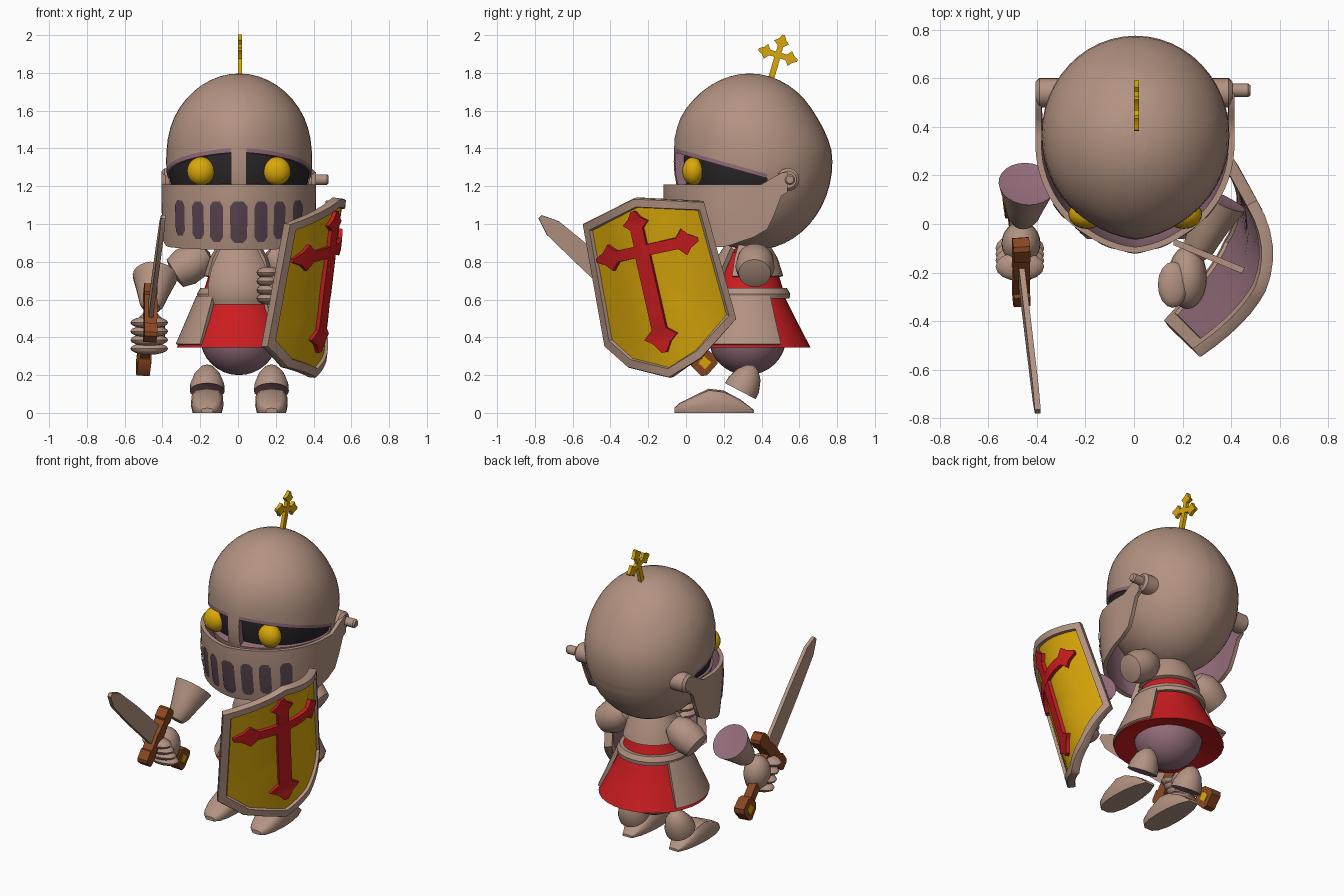
import bpy, bmesh
from math import sin, cos, pi, radians, asin
from mathutils import Vector, Matrix

cube = bpy.data.objects.get("Cube")
if cube:
    bpy.data.objects.remove(cube, do_unlink=True)


def material(name, rgb):
    m = bpy.data.materials.new(name)
    m.use_nodes = True
    m.diffuse_color = (*rgb, 1)
    m.node_tree.nodes["Principled BSDF"].inputs["Base Color"].default_value = (*rgb, 1)
    return m


TAN = material("armour_tan", (.45, .29, .222))
MAUVE = material("lining_mauve", (.29, .15, .195))
RED = material("cloth_red", (.6, .012, .014))
GOLD = material("gold", (.7, .39, .003))
BROWN = material("hilt_brown", (.25, .062, .016))
DARK = material("visor_dark", (.022, .018, .021))
SLOT = material("slot_purple", (.1, .058, .08))


def finish(name, bm, mats, recalc=True, thick=0, inner=0, rim=0):
    """Turn a bmesh into a smooth object with crisp edges, optionally a shell."""
    bmesh.ops.remove_doubles(bm, verts=bm.verts, dist=.0005)
    if recalc:
        bmesh.ops.recalc_face_normals(bm, faces=bm.faces)
    for f in bm.faces:
        f.smooth = True
    me = bpy.data.meshes.new(name)
    bm.to_mesh(me)
    bm.free()
    for m in mats:
        me.materials.append(m)
    ob = bpy.data.objects.new(name, me)
    bpy.context.scene.collection.objects.link(ob)
    if thick:
        s = ob.modifiers.new("thickness", "SOLIDIFY")
        s.thickness, s.offset = thick, -1
        s.material_offset, s.material_offset_rim = inner, rim
    e = ob.modifiers.new("crisp_edges", "EDGE_SPLIT")
    e.split_angle = radians(38)
    return ob


def sphere(center, radii, n=32):
    bm = bmesh.new()
    mat = Matrix.Translation(center) @ Matrix.Diagonal((*radii, 1))
    bmesh.ops.create_uvsphere(bm, u_segments=n, v_segments=n // 2, radius=1, matrix=mat)
    return bm


def ball(name, mat, center, radii, n=24):
    return finish(name, sphere(center, radii, n), [mat])


def grid(bm, rows, mats=None, closed=False):
    """Skin rows of points; mats gives one material index per band."""
    vs = [[bm.verts.new(p) for p in r] for r in rows]
    n = len(rows[0])
    for j in range(len(rows) - 1):
        for i in range(n if closed else n - 1):
            k = (i + 1) % n
            f = bm.faces.new((vs[j][i], vs[j][k], vs[j + 1][k], vs[j + 1][i]))
            f.material_index = mats[j] if mats else 0


def loft(bm, rows):
    """Closed tube through the rows with capped ends."""
    grid(bm, rows, closed=True)
    for row in (rows[0], rows[-1]):
        bm.faces.new([bm.verts.new(p) for p in row])


def lathe(name, prof, base, axis, mats, idx=None, sector=None, n=32, thick=0):
    """Revolve (radius, height) pairs around an axis, fully or over a sector."""
    bm = bmesh.new()
    rot = Vector((0, 0, 1)).rotation_difference(Vector(axis).normalized())
    a0, a1 = sector or (0, 2 * pi)
    angs = [a0 + (a1 - a0) * i / n for i in range(n + (1 if sector else 0))]
    rows = [[rot @ Vector((r * sin(a), -r * cos(a), t)) + Vector(base) for a in angs]
            for r, t in prof]
    grid(bm, rows, idx, not sector)
    return finish(name, bm, mats, not sector, thick)


def strips(name, mat, fmap, arms, h0, h1):
    """Flat bars in a mapped plane: each arm is (angle, [(distance, half width)])."""
    bm = bmesh.new()
    for ang, prof in arms:
        c, s = cos(ang), sin(ang)
        loft(bm, [[fmap(t * c - w * s, t * s + w * c, h)
                   for w, h in ((-hw, h0), (hw, h0), (hw, h1), (-hw, h1))]
                  for t, hw in prof])
    return finish(name, bm, [mat])


def flare(length, w, barb):
    """Bar that ends in a barbed point."""
    neck = length - barb * 1.5
    return [(neck * i / 5, w) for i in range(6)] + [
        (length - barb, barb), (length - barb * .6, barb * .5), (length, barb * .15)]


def lerp_list(pts, x):
    for (x0, y0), (x1, y1) in zip(pts, pts[1:]):
        if x <= x1:
            return y0 + (y1 - y0) * max(0, x - x0) / (x1 - x0)
    return pts[-1][1]


def clamp(x):
    return max(0, min(1, x))


# Helmet dome: crown leans forward, eye openings sit on both sides of a nose bar
HC = (.006, .365, 1.33)
TOP, BROW = 1.385, 1.362
bm = sphere(HC, (.387, .41, .467), 48)
for v in bm.verts:
    if v.co.y < HC[1]:
        v.co.y -= .02 * clamp((1.75 - v.co.z) / .3) * clamp(1 - abs(v.co.x - HC[0]) / .2)
    crown = clamp((v.co.z - 1.38) / .2)
    v.co.y -= .028 * crown
    v.co.x *= 1 + .03 * crown
for co, no in (((0, 0, 1.2), (0, 0, 1)), ((0, 0, TOP), (0, .28, 1)), ((0, 0, BROW), (0, .28, 1)),
               ((0, .43, 0), (0, 1, 0)), ((.046, 0, 0), (1, 0, 0)), ((-.036, 0, 0), (1, 0, 0))):
    bmesh.ops.bisect_plane(bm, geom=bm.verts[:] + bm.edges[:] + bm.faces[:],
                           plane_co=co, plane_no=no)
gone = []
for f in bm.faces:
    p = f.calc_center_median()
    level = p.z + .28 * p.y
    if p.z > 1.2 and level < TOP and p.y < .43 and abs(p.x - .005) > .041:
        f.material_index = 1
        if level < BROW:
            gone.append(f)
bmesh.ops.delete(bm, geom=gone, context="FACES")
finish("helmet_dome", bm, [TAN, MAUVE], False, .05, 1, 1)
ball("helmet_inside", DARK, HC, (.376, .378, .425), 48)
for s, side in ((-1, "right"), (1, "left")):
    ball(side + "_eye", GOLD, (s * .2 + .005, .04, 1.28), (.075, .06, .075))
    lathe(side + "_pivot", [(0, 0), (.06, 0), (.06, .09), (.045, .105), (0, .105)],
          (s * .3, .54, 1.235), (s, 0, 0), [TAN])
lathe("left_pivot_bolt", [(0, 0), (.028, 0), (.028, .1), (.02, .11), (0, .11)],
      (.37, .55, 1.235), (1, 0, 0), [TAN], n=16)


# Face guard with dark breathing slots
def guard(a, z, off=0):
    k = 1 - .1 * ((1.21 - z) / .35) ** 2
    x = (.41 + off) * (sin(a) if abs(a) < pi / 2 else (1 if a > 0 else -1))
    tip = .02 * max(0, 1 - 2 * abs(sin(a)))
    return Vector((x * (.7 + .3 * k) + .004, .33 - ((.43 + off) * cos(a) + tip) * k, z))


LOW = [(-.15, .86), (.2, .88), (.36, .93), (.45, .98), (.485, 1.1), (.51, 1.16), (.56, 1.18)]
HIGH = [(-.15, 1.21), (.4, 1.21), (.5, 1.27), (.56, 1.28)]
rows = []
for j in range(9):
    row = []
    for i in range(49):
        a = radians(119) * (i / 24 - 1)
        y = guard(a, 1.2).y
        lo, hi = lerp_list(LOW, y), lerp_list(HIGH, y)
        row.append(guard(a, lo + (hi - lo) * j / 8))
    rows.append(row)
bm = bmesh.new()
grid(bm, rows)
finish("face_guard", bm, [TAN, MAUVE], False, .025, 1)
bm = bmesh.new()
for x, w, z0, z1 in ((0, .045, .9, 1.12), (.118, .034, .905, 1.12),
                     (.215, .03, .92, 1.12), (.31, .024, .94, 1.125)):
    for s in ((-1, 1) if x else (1,)):
        grid(bm, [[guard(asin((s * x + k * hw) / .41), z, .005) for k in (-1, -.5, 0, .5, 1)]
                  for z, hw in ((z0, w * .5), (z0 + .025, w), (z0 + .1, w),
                                (z1 - .025, w), (z1, w * .5))])
finish("breathing_slots", bm, [SLOT], False)


# Crest cross
def crest(u, v, h):
    return Vector((.01 + h, .487 + .96 * u + .28 * v, 1.895 - .28 * u + .96 * v))


strips("crest_cross", GOLD, crest,
       [(pi / 2, flare(.11, .015, .041)), (0, flare(.107, .015, .041)),
        (pi, flare(.107, .015, .041)), (-pi / 2, [(0, .016), (.15, .016)])], -.011, .011)

# Body and clothing
UP, MID = (0, 0, 1), (.005, .33, 0)
ball("lower_body", MAUVE, (.005, .325, .4), (.205, .205, .2), 32)
lathe("tunic", [(.17, .38), (.33, .345), (.265, .47), (.2, .6), (.17, .7), (.12, .85), (0, .9)],
      MID, UP, [RED])
lathe("belt", [(.18, .605), (.218, .605), (.222, .63), (.205, .66), (.17, .66)], MID, UP, [TAN])
lathe("collar", [(.185, .725), (.155, .82), (.1, .91)], MID, UP, [TAN],
      sector=(radians(62), radians(298)), n=24, thick=.03)
lathe("chest_plate", [(.2, .545), (.228, .61), (.228, .68), (.2, .77), (.13, .88)],
      MID, UP, [TAN], sector=(radians(-46), radians(46)), n=16, thick=.03)
for s, side in ((-1, "right"), (1, "left")):
    lo, hi = sorted((s * radians(38), s * radians(121)))
    lathe(side + "_hip_plate", [(.335, .365), (.285, .48), (.225, .62)], MID, UP, [TAN],
          sector=(lo, hi), n=16, thick=.025)
    # Shoulder guards, shin guards and shoes
    lathe(side + "_shoulder_guard", [(0, 0), (.06, .015), (.095, .07), (.103, .15), (.085, .215), (0, .235)],
          (s * .15, .37, .85), (s * .83, -.03, -.5), [TAN])
    cx = s * .17 + .007
    lathe(side + "_shin_guard", [(0, .03), (.092, 0), (.09, .04), (.068, .1), (.035, .14), (0, .155)],
          (cx, .288, .115), (0, .46, .88), [TAN, MAUVE], [1, 0, 0, 0, 0], n=24)
    bm = bmesh.new()
    loft(bm, [[(cx + w * i, y, h * j) for i, j in
               ((-.9, 0), (-1, .3), (-.97, .7), (-.75, .93), (0, 1), (.75, .93), (.97, .7), (1, .3), (.9, 0))]
              for y, w, h in ((-.062, .03, .025), (-.035, .06, .052), (.03, .08, .085), (.12, .086, .128),
                              (.2, .082, .118), (.29, .066, .07), (.36, .035, .015))])
    finish(side + "_shoe", bm, [TAN])

# Gauntlets and fists
for side, p, q, r, cut in (("right", (-.44, .165, .72), (-.465, -.04, .5), .118, .75),
                           ("left", (.36, .1, .72), (.25, -.13, .67), .108, 1)):
    d = (Vector(q) - Vector(p)) * cut
    lathe(side + "_gauntlet", [(0, .02), (r, 0), (r * .75, d.length * .45),
                               (.065, d.length * .85), (.045, d.length), (0, d.length)],
          p, d, [TAN, MAUVE], [1, 0, 0, 0, 0], n=24)
ball("right_fist", TAN, (-.465, -.08, .43), (.08, .09, .11))
ball("left_fist", TAN, (.22, -.22, .67), (.08, .13, .1))
for i in range(4):
    ball(f"right_finger_{i + 1}", TAN, (-.47, -.1 - .025 * i, .34 + .046 * i), (.1, .06, .032), 16)
    ball(f"left_finger_{i + 1}", TAN, (.16, -.25, .605 + .046 * i), (.062, .095, .032), 16)

# Sword
SV = Vector((.105, -.88, .78)).normalized()
SU = Vector((0, .66, .75)).normalized()
SN = SV.cross(SU).normalized()


def sword(u, v, h):
    return Vector((-.5, .1, .265)) + SU * u + SV * v + SN * h


def along(*prof):
    return (pi / 2, list(prof))


strips("sword_blade", TAN, sword, [along((.4, .062), (.8, .06), (1.08, .048), (1.17, .012))],
       -.012, .012)
strips("sword_guard", BROWN, lambda u, v, h: sword(u, v + .4, h),
       [(a, [(0, .04), (.1, .032), (.11, .045), (.17, .04), (.185, .025)]) for a in (0, pi)],
       -.034, .034)
strips("sword_grip", BROWN, sword, [along((0, .028), (.4, .028))], -.026, .026)
strips("sword_pommel", BROWN, sword,
       [along((-.05, .04), (-.03, .065), (.04, .06), (.07, .035))], -.035, .035)
strips("pommel_inlay", GOLD, sword, [along((-.02, .024), (.03, .024))], -.039, .039)


# Curved shield
def shield(u, v, h):
    n = Vector((1, 2.93 * (u - .17), -.12)).normalized()
    return Vector((.528 - 1.5 * (u - .17) ** 2 + .12 * v,
                   -.23 + .975 * u - .22 * v, .87 + .22 * u + .975 * v)) + n * h


CORNERS = [Vector(c) for c in ((-.27, .195), (.02, .27), (.367, .174), (.397, -.47),
                               (.175, -.634), (-.005, -.7), (-.204, -.6), (-.3, -.465))]
edge = []
for a, b in zip(CORNERS, CORNERS[1:] + CORNERS[:1]):
    edge += [a.lerp(b, i / 6) for i in range(6)]
mid = Vector((.03, -.2))
rings = [(0, 0), (.3, 0), (.6, 0), (.89, 0), (.9, .018), (.99, .018), (1, .01), (1, -.03),
         (.9, -.035), (.89, -.022), (.6, -.022), (.3, -.022), (0, -.022)]
bm = bmesh.new()
grid(bm, [[shield(*(mid + (p - mid) * k), h) for p in edge] for k, h in rings],
     [1, 1, 1, 0, 0, 0, 0, 0, 0, 2, 2, 2], True)
finish("shield", bm, [TAN, GOLD, MAUVE])
strips("shield_cross", RED, lambda u, v, h: shield(u, v - .012, h),
       [(pi / 2, flare(.215, .032, .064)), (-pi / 2, flare(.55, .037, .085)),
        (0, flare(.292, .03, .072)), (pi, flare(.235, .03, .07))], -.005, .022)
strips("shield_handle", TAN, lambda u, v, h: Vector((.3 + .92 * u, -.13 - .38 * u + h, .72 + v)),
       [(0, [(-.15, .03), (.17, .03)])], -.014, .014)
